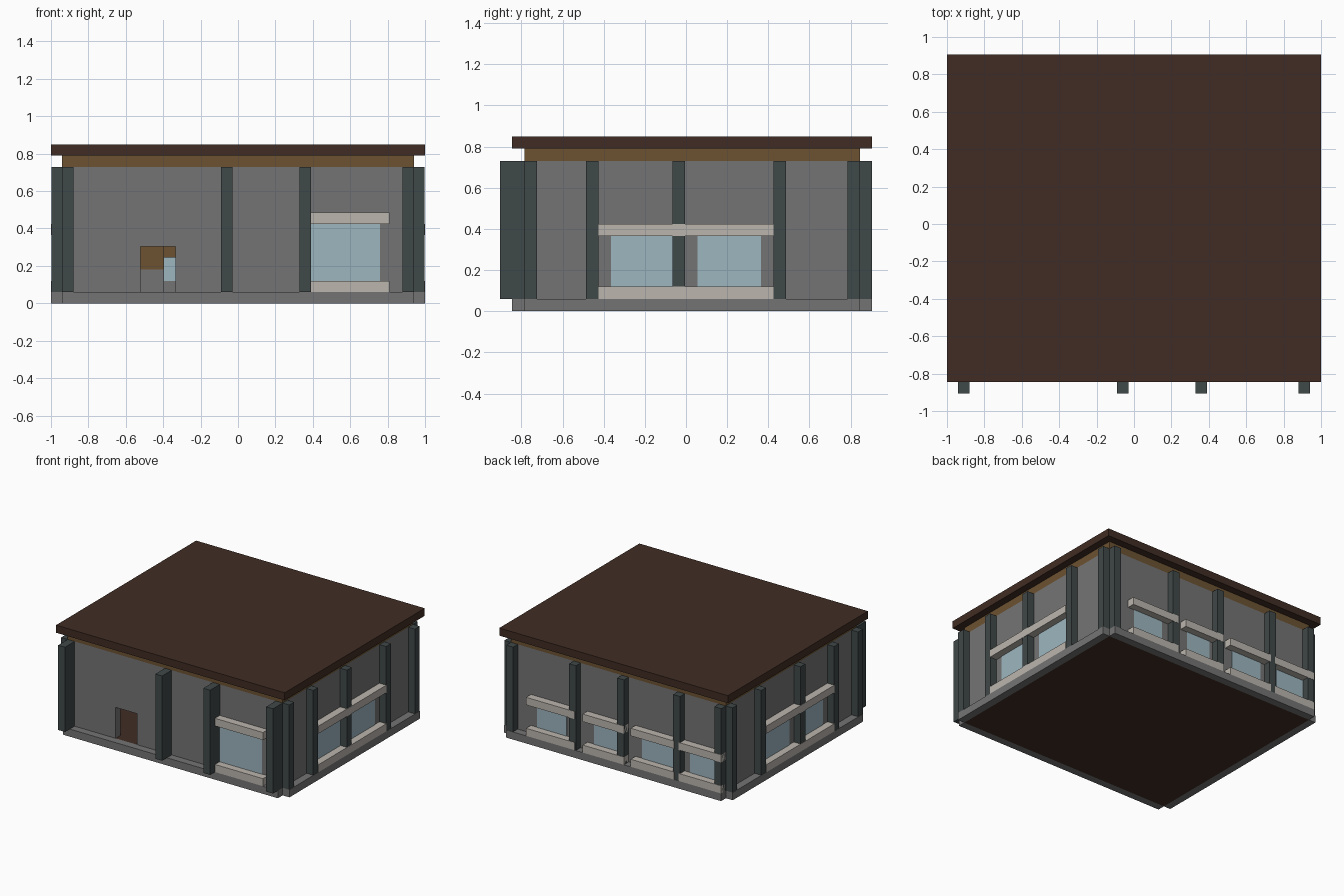
import bpy

cube = bpy.data.objects.get("Cube")
if cube:
    bpy.data.objects.remove(cube, do_unlink=True)


def material(name, rgb):
    """Flat material from an 8-bit display colour."""
    lin = [(c / 255 / 12.92) if c < 11 else ((c / 255 + 0.055) / 1.055) ** 2.4 for c in rgb]
    mat = bpy.data.materials.new(name)
    mat.use_nodes = True
    mat.diffuse_color = (*lin, 1)
    mat.node_tree.nodes["Principled BSDF"].inputs["Base Color"].default_value = (*lin, 1)
    return mat


DARK_WOOD = material("dark brown wood", (64, 44, 35))
WOOD = material("light brown wood", (108, 82, 50))
STONE = material("grey stone", (116, 116, 116))
POST = material("dark slate", (64, 72, 72))
GLASS = material("pale blue glass", (157, 182, 192))
TRIM = material("pale trim", (187, 181, 173))


def box(name, x, y, z, mat):
    """Axis-aligned box from three (low, high) ranges."""
    verts = [(a, b, c) for a in x for b in y for c in z]
    faces = [(0, 1, 3, 2), (4, 6, 7, 5), (0, 4, 5, 1), (2, 3, 7, 6), (0, 2, 6, 4), (1, 5, 7, 3)]
    mesh = bpy.data.meshes.new(name)
    mesh.from_pydata(verts, [], faces)
    mesh.materials.append(mat)
    obj = bpy.data.objects.new(name, mesh)
    bpy.context.collection.objects.link(obj)
    return obj


# Main dimensions: outer wall planes, wall thickness, storey heights
X, FRONT, BACK, T = 0.94, -0.785, 0.845, 0.06
BASE, WALL, BEAM, ROOF = 0.06, 0.73, 0.79, 0.85
STOREY = (BASE, WALL)


def on_wall(name, side, along, inner, outer, z, mat):
    """Box on one wall; inner and outer are offsets outward from its face."""
    if side in ("front", "back"):
        s, plane = (-1, FRONT) if side == "front" else (1, BACK)
    else:
        s, plane = (-1, -X) if side == "right" else (1, X)
    depth = sorted((plane + s * inner, plane + s * outer))
    if side in ("front", "back"):
        box(f"{side}_{name}", along, depth, z, mat)
    else:
        box(f"{side}_{name}", depth, along, z, mat)


def window(side, sill, glass, top):
    """Glass through the wall, with a ledge below and a lintel above."""
    for pane in glass:
        on_wall("window_glass", side, pane, -T - 0.003, 0.003, (BASE + T, top), GLASS)
    on_wall("window_ledge", side, sill, 0, T, (BASE, BASE + T), TRIM)
    on_wall("window_lintel", side, sill, 0, T, (top, top + T), TRIM)


# Floor, roof beam and roof
box("floor", (-X, X), (FRONT, BACK), (0, BASE), DARK_WOOD)
box("roof_beam", (-X, X), (FRONT, BACK), (WALL, BEAM), WOOD)
box("roof", (-1, 1), (FRONT - T, BACK + T), (BEAM, ROOF), DARK_WOOD)

# Plinth strips, leaving the corners notched
for side in ("front", "back"):
    on_wall("plinth", side, (-X, X), 0, T, (0, BASE), STONE)
for side in ("left", "right"):
    on_wall("plinth", side, (FRONT, BACK), 0, T, (0, BASE), STONE)

# Walls, with a doorway in the front one
DOOR, DOOR_TOP = (-0.52, -0.335), 0.305
for side in ("left", "right"):
    on_wall("wall", side, (FRONT, BACK), -T, 0, STOREY, STONE)
on_wall("wall", "back", (-X + T, X - T), -T, 0, STOREY, STONE)
on_wall("wall_beside_door", "front", (-X + T, DOOR[0]), -T, 0, STOREY, STONE)
on_wall("wall_main", "front", (DOOR[1], X - T), -T, 0, STOREY, STONE)
on_wall("wall_over_door", "front", DOOR, -T, 0, (DOOR_TOP, WALL), STONE)

# Posts: deep ones in front, slim ones on the other walls
for x in (-0.94, -0.09, 0.33, 0.88):
    on_wall("post", "front", (x, x + T), 0, 2 * T, STOREY, POST)
for x in (-0.94, -0.58, -0.09, 0.33, 0.88):
    on_wall("post", "back", (x, x + T), 0, T - 0.002, STOREY, POST)
for side in ("left", "right"):
    for y in (-0.785, -0.485, -0.065, 0.425, 0.785):
        on_wall("post", side, (y, y + T), 0, T - 0.002, STOREY, POST)

# Windows
window("front", (0.39, 0.81), [(0.39, 0.76)], 0.425)
for side in ("left", "right"):
    window(side, (-0.425, 0.425), [(-0.365, -0.065), (0.055, 0.365)], 0.365)
for sill, pane in (((0.34, 0.765), (0.45, 0.71)),
                   ((-0.09, 0.27), (0, 0.21)),
                   ((-0.53, -0.15), (-0.48, -0.21)),
                   ((-0.94, -0.57), (-0.88, -0.63))):
    window("back", sill, [pane], 0.305)

# Furniture glimpsed through the doorway
box("cabinet", (-0.7, -0.395), (0.5, 0.75), (0.18, 0.4), WOOD)
box("cabinet_base", (-0.7, -0.395), (0.5, 0.75), (BASE, 0.18), STONE)
box("wall_shelf", (-0.395, -0.2), (0.6, 0.75), (0.245, 0.305), WOOD)
